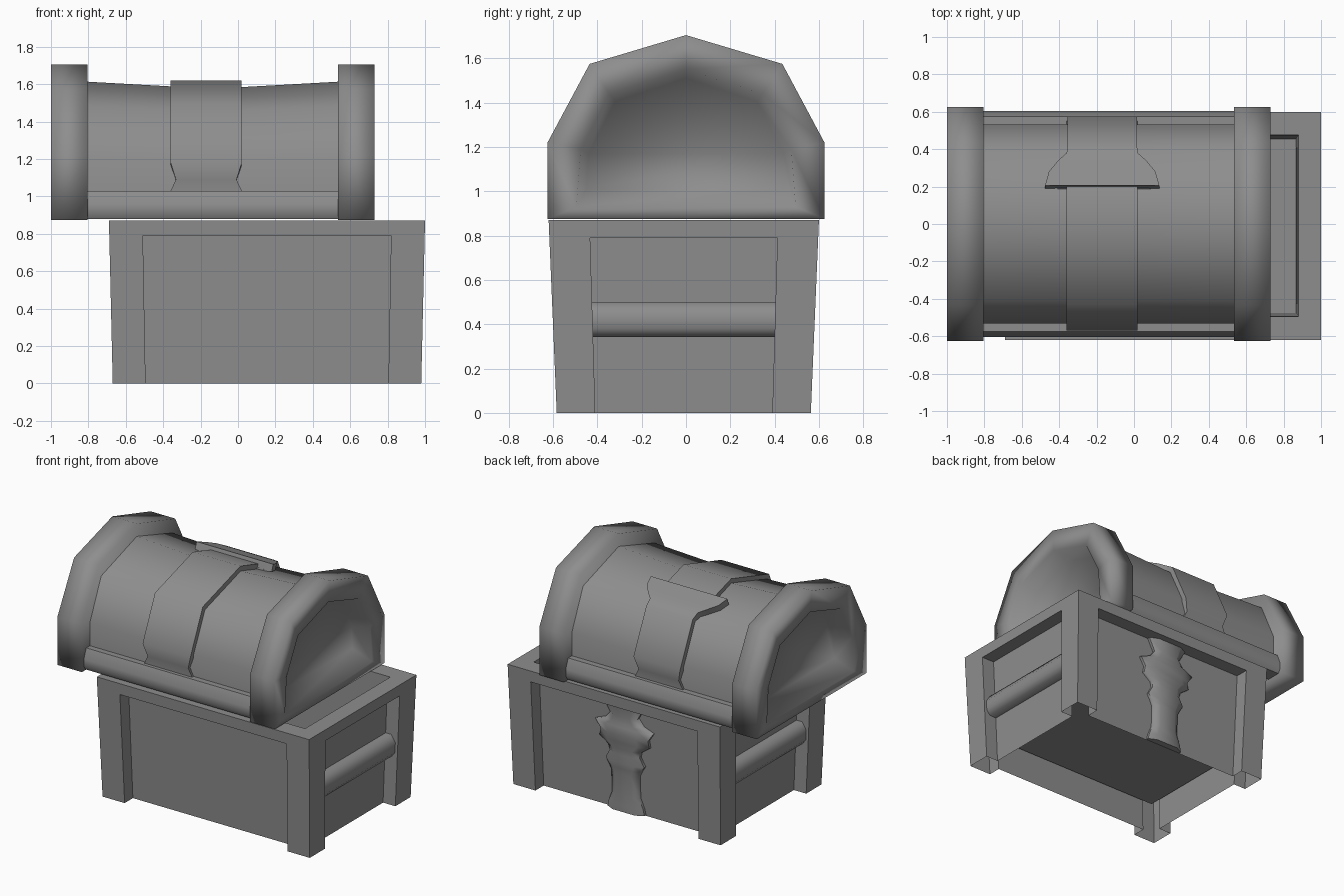
import bpy, bmesh

cube = bpy.data.objects.get("Cube")
if cube:
    bpy.data.objects.remove(cube)

grey = bpy.data.materials.new("plain_grey")
grey.use_nodes = True
grey.diffuse_color = (0.27, 0.27, 0.27, 1)
grey.node_tree.nodes["Principled BSDF"].inputs["Base Color"].default_value = (0.27, 0.27, 0.27, 1)

LID_X = -0.135
BASE_X = 0.155


def finish(name, bm, angle=None):
    bmesh.ops.recalc_face_normals(bm, faces=bm.faces)
    mesh = bpy.data.meshes.new(name)
    bm.to_mesh(mesh)
    bm.free()
    mesh.materials.append(grey)
    obj = bpy.data.objects.new(name, mesh)
    bpy.context.collection.objects.link(obj)
    bpy.ops.object.select_all(action='DESELECT')
    obj.select_set(True)
    bpy.context.view_layer.objects.active = obj
    if angle is None:
        bpy.ops.object.shade_smooth()
    else:
        bpy.ops.object.shade_smooth_by_angle(angle=angle)
    return obj


def loft(name, rings, angle=None, caps=(0, -1)):
    """Skin a row of matching closed rings and cap the chosen ends."""
    bm = bmesh.new()
    rows = [[bm.verts.new(p) for p in ring] for ring in rings]
    count = len(rows[0])
    for a, b in zip(rows, rows[1:]):
        for i in range(count):
            j = (i + 1) % count
            bm.faces.new((a[i], a[j], b[j], b[i]))
    for end in caps:
        bm.faces.new(rows[end])
    return finish(name, bm, angle)


def taper(x, y, z):
    """Base narrows slightly towards the floor."""
    t = z / 0.87
    return (BASE_X + x * (0.976 + 0.024 * t), -0.01 + y * (0.94 + 0.06 * t), z)


def prism(name, outline, zs, caps=(0, -1)):
    return loft(name, [[taper(x, y, z) for x, y in outline] for z in zs], 0.6, caps)


def rect(x0, x1, y0, y1):
    return [(x0, y0), (x1, y0), (x1, y1), (x0, y1)]


def mirrored(half):
    """Close a profile running from the bottom side up to the apex at y = 0."""
    return half + [(-y, z) for y, z in reversed(half[:-1])]


def at_x(x, profile):
    return [(x, y, z) for y, z in profile]


# Base shell: corner posts with recessed walls between, open underneath
quarter = [(0.745, 0.425), (0.845, 0.425), (0.845, 0.61), (0.665, 0.61), (0.665, 0.51)]
right_half = [(x, -y) for x, y in reversed(quarter)] + quarter
outline = right_half + [(-x, -y) for x, y in right_half]
prism("base_shell", outline, (0, 0.792), ())

# Well inside the base, open on top
prism("base_well", rect(-0.725, 0.725, -0.487, 0.487), (0.22, 0.865), (0,))

# Rim and handle bars
for s, side, end in ((-1, "right", "front"), (1, "left", "back")):
    prism(f"{side}_rim", rect(*sorted((s * 0.845, s * 0.725)), -0.61, 0.61), (0.79, 0.87))
    prism(f"{end}_rim", rect(-0.73, 0.73, *sorted((s * 0.61, s * 0.485))), (0.79, 0.87))
    bar = [(0.72, 0.34), (0.80, 0.345), (0.825, 0.38), (0.825, 0.45), (0.79, 0.50), (0.72, 0.50)]
    loft(f"{side}_handle_bar",
         [[taper(s * x, y, z) for x, z in bar] for y in (-0.43, 0.43)], 1.0)

# Ornamental strap on the back of the base: height and half width
ornament = [(0.004, 0.15), (0.05, 0.14), (0.12, 0.11), (0.28, 0.11), (0.32, 0.13), (0.36, 0.155),
            (0.42, 0.12), (0.46, 0.13), (0.51, 0.2), (0.56, 0.19), (0.62, 0.23), (0.65, 0.15),
            (0.70, 0.11), (0.79, 0.16)]
loft("base_back_strap",
     [[taper(-0.02 + x, y, z) for x, y in
       ((-w, 0.505), (-w, 0.53), (-w * 0.6, 0.56), (w * 0.6, 0.56), (w, 0.53), (w, 0.505))]
      for z, w in ornament], 1.0)

# Lid: framed ends with a deeply sunken panel
frame = mirrored([(0.625, 0.875), (0.625, 1.22), (0.435, 1.575), (0, 1.705)])
lip = mirrored([(0.495, 0.93), (0.475, 1.19), (0.345, 1.44), (0, 1.55)])
panel = mirrored([(0.45, 1.01), (0.44, 1.17), (0.32, 1.405), (0, 1.51)])
for s, side in ((-1, "right"), (1, "left")):
    loft(f"lid_{side}_end", [at_x(LID_X + s * x, p) for x, p in
                             ((0.67, frame), (0.865, frame), (0.855, lip), (0.73, panel))])

# Lid barrel, its top sagging a little towards the middle
barrel = mirrored([(0.533, 0.9), (0.533, 1.2), (0.405, 1.485), (0, 1.615)])
loft("lid_barrel", [at_x(LID_X + x, [(y, 0.9 + (z - 0.9) * k) for y, z in barrel])
                    for x, k in ((-0.7, 1), (0, 0.945), (0.7, 1))], 0.9)

# Lid rails along the lower edges
rail = [(0.48, 0.88), (0.585, 0.88), (0.603, 0.91), (0.603, 0.96), (0.575, 1.03), (0.48, 1.03)]
for s, end in ((-1, "front"), (1, "back")):
    loft(f"lid_{end}_rail", [at_x(LID_X + x, [(s * y, z) for y, z in rail])
                             for x in (-0.69, 0.69)], 1.0)

# Strap over the lid with winged clasp on the back: y, z, half width
strap = [(-0.55, 1.0, 0.195), (-0.55, 1.03, 0.19), (-0.555, 1.09, 0.162), (-0.57, 1.18, 0.19),
         (-0.43, 1.49, 0.19), (0, 1.62, 0.19), (0.20, 1.56, 0.19), (0.207, 1.585, 0.305),
         (0.28, 1.56, 0.285), (0.34, 1.54, 0.235), (0.38, 1.52, 0.19), (0.43, 1.49, 0.185),
         (0.575, 1.18, 0.185), (0.555, 1.09, 0.16), (0.55, 1.03, 0.19), (0.55, 1.0, 0.195)]
rings = []
for y, z, w in strap:
    inner_y, inner_z = y * 0.92, 1.0 + (z - 1.0) * 0.92
    rings.append([(-0.17 - w, inner_y, inner_z), (-0.17 - w, y, z),
                  (-0.17 + w, y, z), (-0.17 + w, inner_y, inner_z)])
loft("lid_strap", rings, 0.9)
